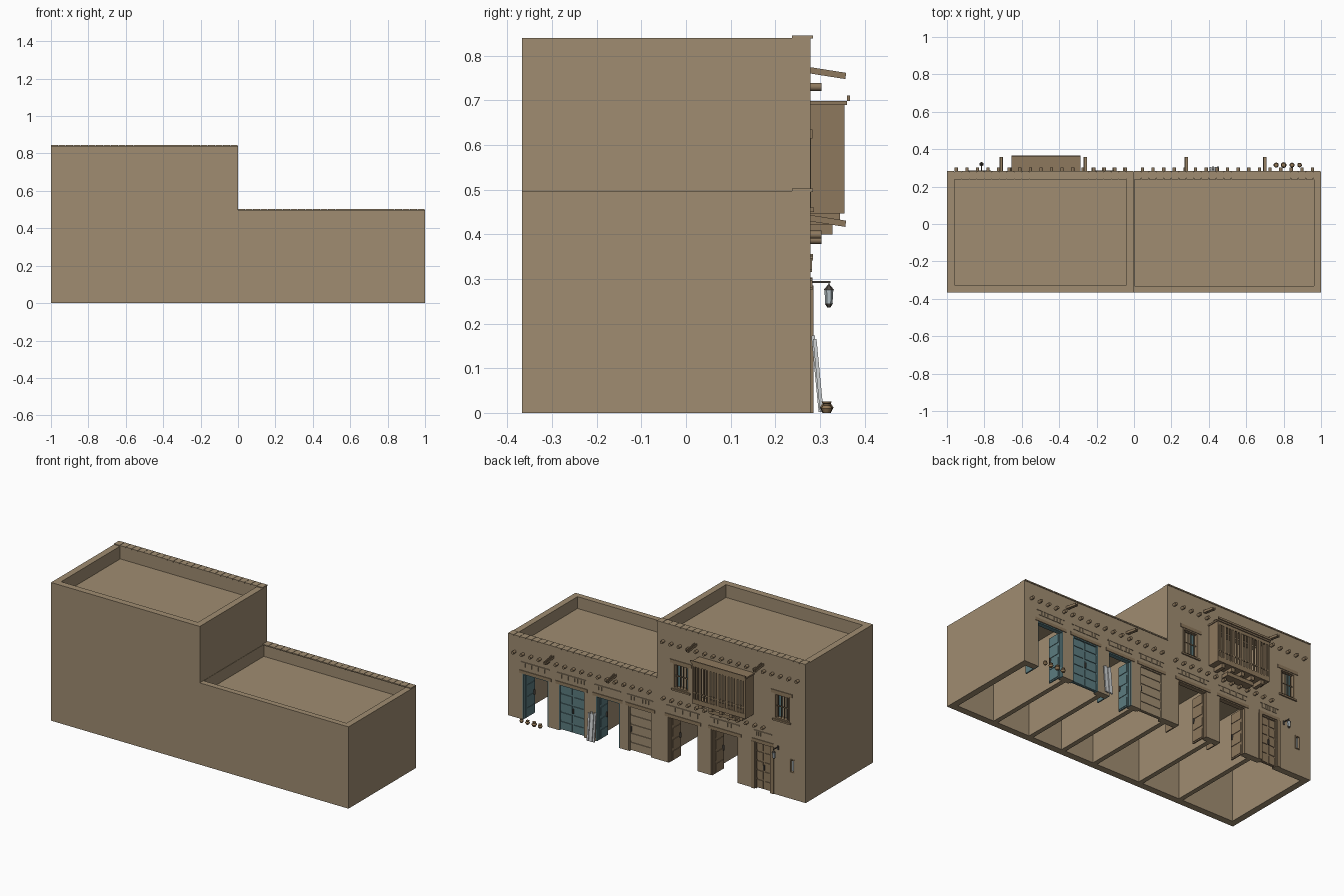
import bpy, bmesh, math
from mathutils import Matrix, Vector

if "Cube" in bpy.data.objects:
    bpy.data.objects.remove(bpy.data.objects["Cube"])

F = 0.279      # street wall plane (faces +y)
B = -0.367     # plain rear wall plane


def material(name, r, g, b):
    m = bpy.data.materials.new(name)
    m.diffuse_color = (r, g, b, 1)
    m.use_nodes = True
    m.node_tree.nodes["Principled BSDF"].inputs["Base Color"].default_value = m.diffuse_color
    return m


ADOBE = material("adobe", 0.35, 0.265, 0.165)
WOOD = material("brown wood", 0.27, 0.19, 0.11)
TEAL = material("teal paint", 0.105, 0.20, 0.215)
METAL = material("dark metal", 0.08, 0.07, 0.06)
PALE = material("pale sheet", 0.62, 0.64, 0.65)
GLASS = material("lamp glass", 0.45, 0.52, 0.56)
CLAY = material("clay", 0.28, 0.18, 0.09)


def finish(name, bm, mat, smooth=False):
    me = bpy.data.meshes.new(name)
    bmesh.ops.recalc_face_normals(bm, faces=bm.faces[:])
    bm.to_mesh(me)
    bm.free()
    if mat:
        me.materials.append(mat)
    ob = bpy.data.objects.new(name, me)
    bpy.context.collection.objects.link(ob)
    if smooth:
        bpy.ops.object.select_all(action='DESELECT')
        ob.select_set(True)
        bpy.context.view_layer.objects.active = ob
        bpy.ops.object.shade_smooth_by_angle(angle=math.radians(40))
    return ob


def boxes(name, items, mat, xf=None):
    """One object from (x0, x1, y0, y1, z0, z1) boxes, optionally transformed."""
    bm = bmesh.new()
    for x0, x1, y0, y1, z0, z1 in items:
        m = (Matrix.Translation(((x0 + x1) / 2, (y0 + y1) / 2, (z0 + z1) / 2))
             @ Matrix.Diagonal((abs(x1 - x0), abs(y1 - y0), abs(z1 - z0), 1)))
        bmesh.ops.create_cube(bm, size=1, matrix=(xf or Matrix()) @ m)
    return finish(name, bm, mat)


def cones(name, items, mat, n=10, along_y=False, smooth=True):
    """One object from (x, y, z, r_bottom, r_top, length) cones, centred."""
    bm = bmesh.new()
    rot = Matrix.Rotation(-math.pi / 2, 4, 'X') if along_y else Matrix()
    for x, y, z, r1, r2, d in items:
        bmesh.ops.create_cone(bm, cap_ends=True, segments=n, radius1=r1, radius2=r2,
                              depth=d, matrix=Matrix.Translation((x, y, z)) @ rot)
    return finish(name, bm, mat, smooth)


def carve(ob, *cutters):
    for c in cutters:
        c.hide_render = True
        mod = ob.modifiers.new("cut", 'BOOLEAN')
        mod.operation, mod.solver, mod.object = 'DIFFERENCE', 'EXACT', c
    deps = bpy.context.evaluated_depsgraph_get()
    me = bpy.data.meshes.new_from_object(ob.evaluated_get(deps))
    ob.modifiers.clear()
    ob.data = me
    me.materials.clear()
    me.materials.append(ADOBE)
    for c in cutters:
        bpy.data.objects.remove(c)


# Openings: (x0, x1) with height, kind of door
DOORS = [(0.73, 0.905, 0.28, "open", TEAL), (0.486, 0.66, 0.28, "shut", TEAL),
         (0.25, 0.41, 0.275, "open", TEAL), (0.034, 0.19, 0.275, "shut", ADOBE),
         (-0.277, -0.075, 0.28, "open", WOOD), (-0.547, -0.365, 0.283, "open", WOOD),
         (-0.765, -0.66, 0.285, "shut", WOOD)]
WINDOWS = [(-0.215, -0.11), (-0.89, -0.79)]
WZ0, WZ1 = 0.46, 0.615
WALLS = [0.975, 0.695, 0.448, 0.22, 0.0, -0.32, -0.60, -0.975]   # partition centres

# Two flat-roofed blocks with sunken roofs, open-bottomed rooms and openings
for name, x0, x1, top, inner, rooms, doors in (
        ("low_block", 0.0, 1.0, 0.497, (0.002, 0.962, -0.332, 0.245, 0.425, 0.7), WALLS[:5], DOORS[:4]),
        ("tall_block", -1.0, 0.0, 0.84, (-0.96, -0.04, -0.327, 0.24, 0.762, 1.0), WALLS[4:], DOORS[4:])):
    body = boxes(name, [(x0, x1, B, F, 0, top)], ADOBE)
    voids = [inner] + [(b + 0.014, a - 0.014, -0.325, 0.24, -0.1, 0.33)
                       for a, b in zip(rooms, rooms[1:])]
    if x0 < 0:
        voids += [(a, b, 0.246, 0.5, WZ0, WZ1) for a, b in WINDOWS]
        voids += [(-0.62, -0.32, 0.246, 0.5, 0.46, 0.68), (-0.92, -0.9, 0.265, 0.5, 0.165, 0.235)]
    holes = [(a, b, 0.2, 0.5, -0.1, h) for a, b, h, _, _ in doors]
    carve(body, boxes("room_cutter", voids, None), boxes("door_cutter", holes, None))

# Brick coping along the street edge of each parapet
for name, start, z in (("low_coping", 0.0, 0.495), ("tall_coping", -1.0, 0.838)):
    boxes(name, [(start + i * 0.04, start + i * 0.04 + 0.038, 0.237, 0.284, z, z + 0.007)
                 for i in range(25)], ADOBE)


# Doors, their frames and the brick bands above them
def closed_door(x0, x1, h, mat):
    cols, rows = (1, 5) if mat is ADOBE else (2, 5)
    boxes("closed_door", [(x0, x1, F - 0.025, F - 0.014, 0.002, h)], mat)
    w, t = (x1 - x0) / cols, h / rows
    boxes("door_panels", [(x0 + i * w + 0.006, x0 + (i + 1) * w - 0.006, F - 0.015, F - 0.01,
                           j * t + 0.005, (j + 1) * t - 0.005)
                          for i in range(cols) for j in range(rows)], mat)
    boxes("door_handle", [(x0 + w * 0.9, x0 + w * 0.9 + 0.006, F - 0.012, F - 0.004, 0.12, 0.15)], METAL)


def open_door(x0, x1, h, mat):
    d = min(0.09, (x1 - x0) / 2)
    for x, s in ((x0, 1), (x1, -1)):
        a, b = x + s * 0.002, x + s * 0.010
        boxes("open_leaf", [(a, b, F - 0.02 - d, F - 0.02, 0.003, h - 0.003)] +
              [(b, b + s * 0.003, F - 0.012 - d, F - 0.028, 0.01 + j * h / 4, (j + 1) * h / 4 - 0.01)
               for j in range(4)], mat)
        boxes("leaf_handle", [(b, b + s * 0.01, F - d - 0.008, F - d - 0.003, 0.12, 0.15)], METAL)


for x0, x1, h, kind, mat in DOORS:
    (open_door if kind == "open" else closed_door)(x0, x1, h, mat)
    boxes("door_frame", [(x0, x0 + 0.006, F - 0.03, F - 0.002, 0, h), (x1 - 0.006, x1, F - 0.03, F - 0.002, 0, h),
                         (x0, x1, F - 0.03, F - 0.002, h - 0.007, h)], mat)
    boxes("door_lintel", [(x0 - 0.02, x1 + 0.02, F - 0.01, F + 0.004, h, h + 0.018)], WOOD)
    n = 8
    w = (x1 - x0) / n
    boxes("brick_band", [(x0 + i * w + 0.001, x0 + (i + 1) * w - 0.001, F - 0.01, F + 0.003, h + 0.04, h + 0.066)
                         for i in range(n)] + [(x0 - 0.008, x1 + 0.008, F - 0.01, F + 0.005, h + 0.066, h + 0.071)], ADOBE)

# Surround of the house door
boxes("house_door_surround", [(-0.66, -0.638, F - 0.01, F + 0.006, 0, 0.285), (-0.787, -0.765, F - 0.01, F + 0.006, 0, 0.285)], WOOD)

# Upper windows with teal shutters, bars, sill and lintel
for x0, x1 in WINDOWS:
    boxes("window_shutters", [(x0 + 0.004, x0 + 0.034, 0.25, 0.256, WZ0, WZ1),
                              (x1 - 0.034, x1 - 0.004, 0.25, 0.256, WZ0, WZ1)], TEAL)
    boxes("window_frame", [(x0, x0 + 0.008, 0.25, F + 0.001, WZ0, WZ1), (x1 - 0.008, x1, 0.25, F + 0.001, WZ0, WZ1),
                           (x0, x1, 0.26, F + 0.001, WZ1 - 0.008, WZ1), (x0, x1, 0.25, F + 0.001, WZ0, WZ0 + 0.008)], WOOD)
    boxes("window_bars", [(x0 + (x1 - x0) * k / 5 - 0.002, x0 + (x1 - x0) * k / 5 + 0.002, 0.268, 0.272, WZ0, WZ1)
                          for k in range(1, 5)] + [(x0, x1, 0.268, 0.272, 0.535, 0.54)], WOOD)
    boxes("window_lintel", [(x0 - 0.02, x1 + 0.02, F - 0.01, F + 0.004, WZ1, WZ1 + 0.02)], WOOD)
    boxes("window_sill", [(x0 - 0.01, x1 + 0.01, F - 0.01, F + 0.008, WZ0 - 0.01, WZ0)], WOOD)

# Narrow slit window beside the lamp
boxes("slit_glass", [(-0.92, -0.9, 0.264, 0.268, 0.165, 0.235)], GLASS)
boxes("slit_frame", [(-0.926, -0.92, 0.27, F + 0.003, 0.159, 0.241), (-0.9, -0.894, 0.27, F + 0.003, 0.159, 0.241),
                     (-0.92, -0.9, 0.27, F + 0.003, 0.235, 0.241), (-0.92, -0.9, 0.27, F + 0.003, 0.159, 0.165)], WOOD)

# Projecting round roof beams in three rows
for name, x0, x1, n, z in (("low_beams", 0.045, 0.955, 17, 0.399), ("upper_beams", -0.95, -0.045, 17, 0.73),
                           ("floor_beams", -0.72, -0.05, 13, 0.387)):
    cones(name, [(x0 + (x1 - x0) * i / (n - 1), F + 0.007, z, 0.009, 0.009, 0.034) for i in range(n)], WOOD, 10, True)

# Sloping water spouts: a floor with two side lips
for x, z in ((-0.71, 0.769), (-0.26, 0.769), (0.28, 0.438), (0.70, 0.438)):
    xf = Matrix.Translation((x, F, z)) @ Matrix.Rotation(math.radians(-9), 4, 'X')
    boxes("water_spout", [(-0.009, 0.009, -0.01, 0.08, -0.009, -0.004), (-0.009, -0.005, -0.01, 0.08, -0.009, 0.005),
                          (0.005, 0.009, -0.01, 0.08, -0.009, 0.005)], WOOD, xf)

# Enclosed balcony: floor, end walls, slatted front, roof and brackets
X0, X1, Y = -0.65, -0.29, 0.355
boxes("balcony_floor", [(X0, X1, F - 0.005, Y, 0.446, 0.456)], WOOD)
boxes("balcony_ends", [(X0, X0 + 0.008, F - 0.002, Y, 0.456, 0.69), (X1 - 0.008, X1, F - 0.002, Y, 0.456, 0.69)], WOOD)
boxes("balcony_roof", [(X0 - 0.005, X1 + 0.005, F - 0.005, 0.361, 0.69, 0.699),
                       (X0 - 0.005, X1 + 0.005, 0.36, 0.367, 0.699, 0.711)], WOOD)
boxes("balcony_rails", [(X0, X1, 0.347, Y, 0.456, 0.475), (X0, X1, 0.347, Y, 0.51, 0.516),
                        (X0, X1, 0.347, Y, 0.672, 0.69)], WOOD)
boxes("balcony_slats", [(X0 + i * 0.02, X0 + i * 0.02 + (0.016 if i % 3 == 0 else 0.009), 0.348, Y - 0.001, 0.475, 0.672)
                        for i in range(18)], WOOD)
boxes("balcony_brackets", [(X0 + 0.03 + i * 0.068, X0 + 0.052 + i * 0.068, F - 0.005, 0.345, 0.422, 0.446)
                           for i in range(5)] + [(-0.56, -0.38, F - 0.005, 0.328, 0.40, 0.422)], WOOD)

# Hanging wall lantern
LX, LY = -0.815, 0.32
boxes("lantern_arm", [(LX - 0.002, LX + 0.002, F, LY + 0.004, 0.291, 0.295), (LX - 0.006, LX + 0.006, F, F + 0.003, 0.275, 0.3)], METAL)
cones("lantern_glass", [(LX, LY, 0.26, 0.008, 0.01, 0.032)], GLASS, 6, smooth=False)
cones("lantern_caps", [(LX, LY, 0.281, 0.012, 0.002, 0.012), (LX, LY, 0.24, 0.003, 0.009, 0.009),
                       (LX, LY, 0.289, 0.001, 0.001, 0.008)], METAL, 6, smooth=False)

# Pale ribbed sheets leaning on the wall
xf = Matrix.Translation((0.43, 0.303, 0.002)) @ Matrix.Rotation(math.radians(5.5), 4, 'X')
boxes("leaning_sheets", [(-0.026 + i * 0.013, -0.015 + i * 0.013, -0.006 + 0.003 * (i % 2), 0.002 + 0.003 * (i % 2), 0,
                          0.172 - 0.008 * (i % 2)) for i in range(4)], PALE, xf)

# Row of clay pots outside the end shop
for x, r in ((0.76, 0.014), (0.80, 0.0155), (0.845, 0.0135), (0.885, 0.0125)):
    k = r / 0.0155
    cones("clay_pot", [(x, 0.315, 0.006 * k, r * 0.6, r, 0.012 * k), (x, 0.315, 0.0165 * k, r, r * 0.6, 0.009 * k),
                       (x, 0.315, 0.0235 * k, r * 0.6, r * 0.75, 0.005 * k)], CLAY, 10)
